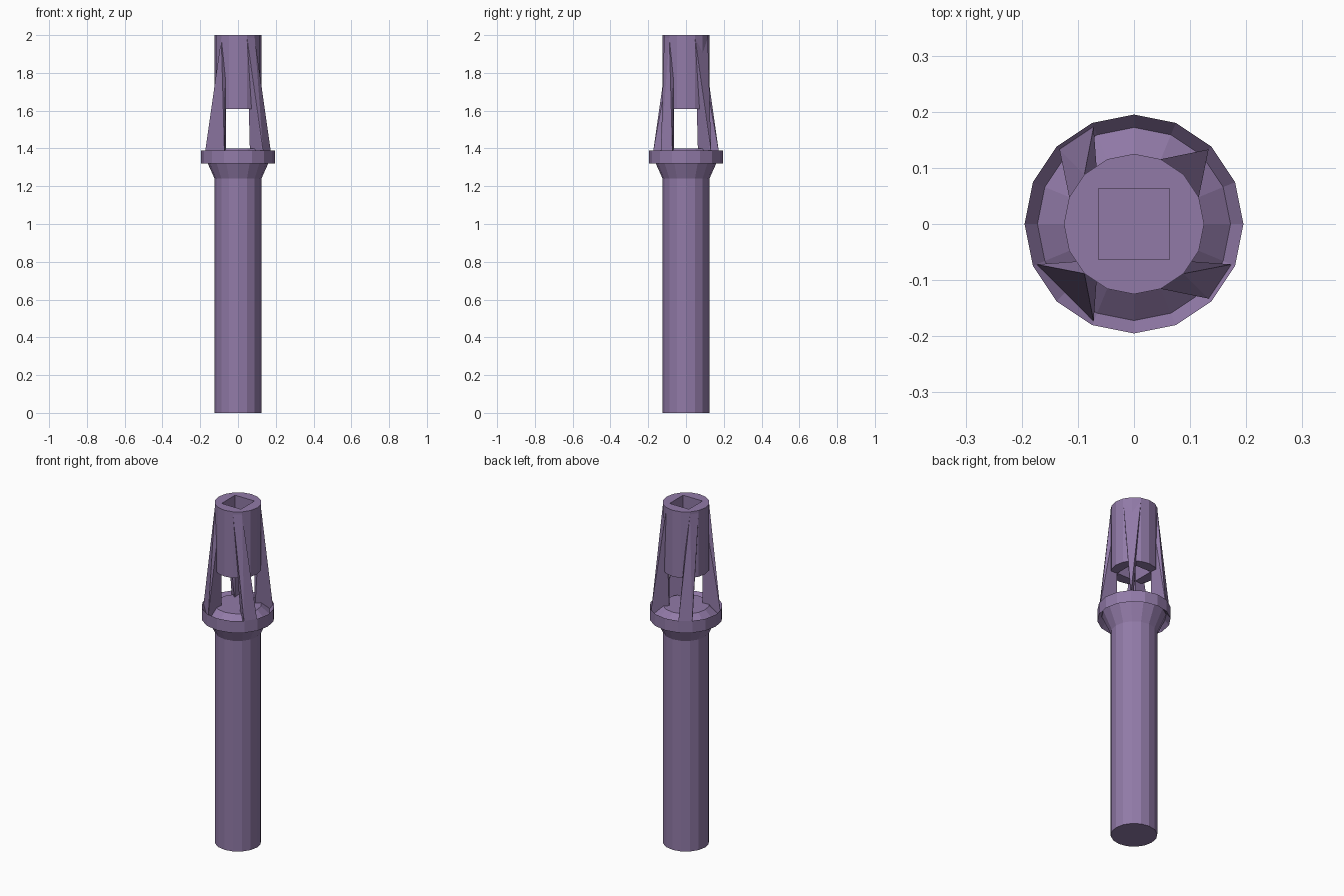
import bpy, bmesh, math

if "Cube" in bpy.data.objects:
    bpy.data.objects.remove(bpy.data.objects["Cube"])

mat = bpy.data.materials.new("muted_purple")
mat.diffuse_color = (0.285, 0.195, 0.39, 1)
mat.use_nodes = True
mat.node_tree.nodes["Principled BSDF"].inputs["Base Color"].default_value = mat.diffuse_color
SIDES = 16


def make(name, bm):
    bmesh.ops.recalc_face_normals(bm, faces=bm.faces)
    me = bpy.data.meshes.new(name)
    bm.to_mesh(me)
    bm.free()
    me.materials.append(mat)
    ob = bpy.data.objects.new(name, me)
    bpy.context.collection.objects.link(ob)
    return ob


def ring_point(r, deg, z):
    a = math.radians(deg)
    return (r * math.cos(a), r * math.sin(a), z)


def lathe(name, profile):
    bm = bmesh.new()
    rings = [[bm.verts.new(ring_point(r, 360 * i / SIDES, z)) for i in range(SIDES)]
             for r, z in profile]
    for lo, hi in zip(rings, rings[1:]):
        for i in range(SIDES):
            j = (i + 1) % SIDES
            bm.faces.new((lo[i], lo[j], hi[j], hi[i]))
    bm.faces.new(rings[0][::-1])
    bm.faces.new(rings[-1])
    return make(name, bm)


# Shaft with flared neck, grooved collar and raised inner seat
lathe("shaft_and_collar", [(0.124, 0), (0.124, 1.24), (0.172, 1.347), (0.195, 1.32),
                           (0.195, 1.39), (0.172, 1.36), (0.125, 1.40)])

# Upper socket cylinder with a square through-hole
socket = lathe("socket", [(0.125, 1.61), (0.125, 2.0)])
bm = bmesh.new()
bmesh.ops.create_cube(bm, size=1)
bmesh.ops.scale(bm, verts=bm.verts, vec=(0.126, 0.126, 0.8))
bmesh.ops.translate(bm, verts=bm.verts, vec=(0, 0, 1.8))
cutter = make("square_cutter", bm)
cutter.hide_render = True
mod = socket.modifiers.new("square_hole", 'BOOLEAN')
mod.operation = 'DIFFERENCE'
mod.solver = 'EXACT'
mod.object = cutter
bpy.context.view_layer.objects.active = socket
bpy.ops.object.modifier_apply(modifier=mod.name)
bpy.data.objects.remove(cutter)


# Four slanted struts: (diagonal angle, angles at the collar, angles at the top)
struts = [("back_right", 45, (45,), (22.5, 67.5)),
          ("back_left", 135, (112.5, 135), (135, 157.5)),
          ("front_left", 225, (202.5, 247.5), (225,)),
          ("front_right", 315, (315, 337.5), (292.5, 315))]
for label, diag, base, top in struts:
    bm = bmesh.new()
    pts = [ring_point(0.188, a, z) for a in base for z in (1.345, 1.383)]
    pts += [ring_point(0.125, a, 1.985) for a in top]
    # inner vertical edge at the corner of the square opening
    pts += [ring_point(0.0905, diag, z) for z in (1.345, 1.985)]
    verts = [bm.verts.new(p) for p in pts]
    res = bmesh.ops.convex_hull(bm, input=verts)
    loose = [v for v in bm.verts if not v.link_faces]
    bmesh.ops.delete(bm, geom=loose, context='VERTS')
    make("strut_" + label, bm)
